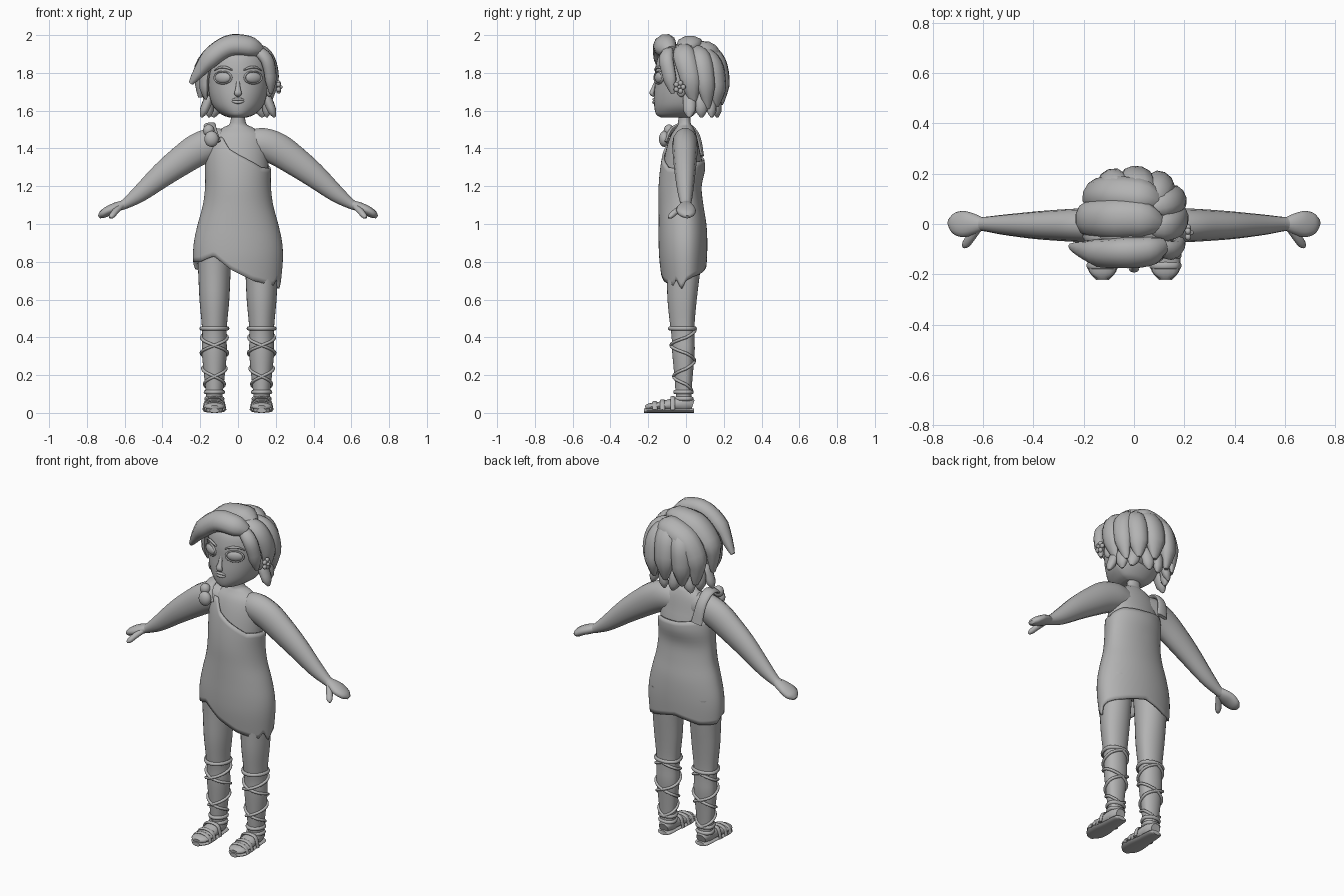
import bpy, bmesh, math
from math import sin, cos, pi, radians
from mathutils import Vector

if "Cube" in bpy.data.objects:
    bpy.data.objects.remove(bpy.data.objects["Cube"])

clay = bpy.data.materials.new("clay_grey")
clay.use_nodes = True
clay.diffuse_color = (0.45, 0.45, 0.45, 1)
clay.node_tree.nodes["Principled BSDF"].inputs["Base Color"].default_value = (0.45, 0.45, 0.45, 1)


def finish(ob, angle=50):
    ob.data.materials.append(clay)
    bpy.ops.object.select_all(action='DESELECT')
    ob.select_set(True)
    bpy.context.view_layer.objects.active = ob
    bpy.ops.object.shade_smooth_by_angle(angle=radians(angle))
    return ob


def loft(name, rings, closed=False, cap=True, angle=50):
    """Skin a list of point rings."""
    bm = bmesh.new()
    rows = [[bm.verts.new(p) for p in r] for r in rings]
    pairs = list(zip(rows, rows[1:])) + ([(rows[-1], rows[0])] if closed else [])
    for a, b in pairs:
        for i in range(len(a)):
            j = (i + 1) % len(a)
            bm.faces.new((a[i], a[j], b[j], b[i]))
    if cap and not closed:
        bm.faces.new(rows[0][::-1])
        bm.faces.new(rows[-1])
    bmesh.ops.recalc_face_normals(bm, faces=bm.faces)
    me = bpy.data.meshes.new(name)
    bm.to_mesh(me)
    bm.free()
    ob = bpy.data.objects.new(name, me)
    bpy.context.collection.objects.link(ob)
    return finish(ob, angle)


def spline(rows, steps):
    """Smooth curve through rows of any dimension."""
    out = []
    for i in range(len(rows) - 1):
        a, b = rows[max(i - 1, 0)], rows[i]
        c, d = rows[i + 1], rows[min(i + 2, len(rows) - 1)]
        for k in range(steps):
            t = k / steps
            out.append([q + t / 2 * (r - p + t * (2 * p - 5 * q + 4 * r - s + t * (3 * (q - r) + s - p)))
                        for p, q, r, s in zip(a, b, c, d)])
    return out + [list(rows[-1])]


def interp(table, t):
    """Piecewise linear lookup of a row by its first entry."""
    t = min(max(t, table[0][0]), table[-1][0])
    for a, b in zip(table, table[1:]):
        if t <= b[0]:
            f = (t - a[0]) / (b[0] - a[0])
            return [p + f * (q - p) for p, q in zip(a[1:], b[1:])]


def tube(name, rows, steps=5, centre=None, closed=False, sides=14):
    """Sweep an ellipse along rows of x, y, z, half width, half depth."""
    rows = spline(rows, steps) if steps > 1 else rows
    pts = [Vector(r[:3]) for r in rows]
    n, rings = len(pts), []
    for i, (p, r) in enumerate(zip(pts, rows)):
        if closed:
            t = pts[(i + 1) % n] - pts[i - 1]
        else:
            t = pts[min(i + 1, n - 1)] - pts[max(i - 1, 0)]
        t.normalize()
        up = p - Vector(centre) if centre else Vector((0, 0, 1))
        side = t.cross(up).normalized()
        up = side.cross(t)
        rings.append([p + side * (r[3] * cos(a)) + up * (r[4] * sin(a))
                      for a in (2 * pi * k / sides for k in range(sides))])
    return loft(name, rings, closed)


def oval(rx, yf, yb, a):
    return rx * cos(a), (yb if sin(a) > 0 else -yf) * sin(a)


def column(name, rows, x=0, steps=4, sides=32):
    """Upright form from rows of z, half width, front y, back y."""
    rings = []
    for z, rx, yf, yb in spline(rows, steps):
        ring = [oval(rx, yf, yb, 2 * pi * k / sides) for k in range(sides)]
        rings.append([(x + px, py, z) for px, py in ring])
    return loft(name, rings)


def ball(name, loc, size, rot=(0, 0, 0)):
    bpy.ops.mesh.primitive_uv_sphere_add(segments=20, ring_count=12, location=loc, rotation=rot)
    ob = bpy.context.object
    ob.name, ob.scale = name, size
    return finish(ob)


# Dress: shaped wall between a ragged hem and a slanted neckline
figure = [(.65, .222, -.12, .10), (.8, .237, -.14, .11), (.9, .234, -.145, .113),
          (1.0, .213, -.145, .108), (1.1, .186, -.145, .092), (1.2, .174, -.145, .083),
          (1.3, .174, -.136, .102), (1.4, .168, -.117, .083), (1.48, .148, -.085, .06)]
hem = [(0, .70), (20, .72), (50, .74), (90, .78), (130, .75), (165, .76), (180, .80), (212, .80),
       (238, .83), (262, .755), (290, .70), (325, .67), (335, .71), (348, .655), (360, .70)]
neckline = [(0, 1.29), (40, 1.33), (90, 1.34), (140, 1.37), (180, 1.36), (215, 1.46),
            (238, 1.46), (255, 1.395), (275, 1.36), (315, 1.30), (360, 1.29)]
curve = spline(figure, 4)
rings = []
for row in range(25):
    ring = []
    for k in range(96):
        deg = k * 360 / 96
        low, high = interp(hem, deg)[0], interp(neckline, deg)[0]
        z = low + (high - low) * row / 24
        ring.append((*oval(*interp(curve, z), radians(deg)), z))
    rings.append(ring)
dress = loft("dress", rings, cap=False)
cloth = dress.modifiers.new("cloth", 'SOLIDIFY')
cloth.thickness, cloth.offset = 0.012, -1

# Shoulder strap and knot
tube("shoulder_strap", [(-.12, -.11, 1.43, .03, .01), (-.145, -.075, 1.50, .032, .012),
                        (-.15, 0, 1.525, .032, .012), (-.145, .06, 1.47, .03, .012),
                        (-.13, .085, 1.36, .035, .01)], centre=(-.13, 0, 1.38))
ball("dress_knot", (-.14, -.115, 1.45), (.038, .028, .042))
ball("knot_fold", (-.155, -.09, 1.495), (.03, .028, .032))

# Torso and neck
column("torso", [(z, rx - .013, yf + .013, yb - .013) for z, rx, yf, yb in figure[2:8]] +
       [(1.47, .135, -.08, .055), (1.51, .08, -.052, .04), (1.535, .042, -.042, .025), (1.62, .036, -.04, .02)])

# Limbs and footwear, one set per side
calf = [(.05, .04, -.05, .03), (.12, .046, -.056, .03), (.2, .055, -.062, .036), (.32, .066, -.073, .046),
        (.4, .064, -.076, .045), (.48, .068, -.086, .046), (.6, .079, -.098, .057),
        (.75, .086, -.102, .075), (.9, .095, -.11, .09)]
for s, tag in ((1, "left"), (-1, "right")):
    x0 = .125 * s

    def sided(rows):
        return [(s * r[0], *r[1:]) for r in rows]

    tube(tag + "_arm", sided([(.06, -.005, 1.42, .06, .075), (.13, -.005, 1.425, .068, .085), (.21, -.005, 1.395, .067, .088),
                              (.3, -.005, 1.335, .062, .08), (.4, -.005, 1.26, .054, .067),
                              (.52, -.003, 1.16, .04, .046), (.6, 0, 1.105, .028, .027), (.63, 0, 1.095, .03, .025)]))
    tube(tag + "_hand", sided([(.6, 0, 1.105, .025, .022), (.64, 0, 1.09, .043, .027), (.68, 0, 1.073, .052, .026),
                               (.715, .005, 1.052, .042, .022), (.735, .008, 1.038, .015, .01)]))
    tube(tag + "_thumb", sided([(.625, -.02, 1.09, .018, .016), (.65, -.055, 1.065, .018, .016),
                                (.668, -.08, 1.043, .016, .014), (.678, -.092, 1.033, .006, .006)]))
    column(tag + "_leg", calf, x0)
    tube(tag + "_foot", [(x0, .036, .04, .03, .028), (x0, 0, .05, .043, .045), (x0, -.06, .045, .048, .036),
                         (x0, -.13, .037, .055, .025), (x0, -.19, .032, .051, .02), (x0, -.215, .028, .025, .012)])
    tube(tag + "_sole", [(x0, y, .012, w, .012) for y, w in
                         ((.043, .028), (.025, .043), (-.06, .05), (-.13, .06), (-.185, .056), (-.222, .025))])
    for i, (y, top) in enumerate(((-.07, .083), (-.125, .066), (-.165, .058))):
        tube(f"{tag}_foot_strap_{i}", [(x0 + dx, y, z, .013, .006) for dx, z in
                                       ((-.058, .015), (-.042, top - .012), (0, top), (.042, top - .012), (.058, .015))],
             centre=(x0, y, 0))

    def around(a, z, grow=.003):
        px, py = oval(*interp(calf, z), a)
        return x0 + px * (1 + grow * 20), py * (1 + grow * 20), z

    # Criss-cross laces and the bands holding them
    for turn in (1, -1):
        tube(f"{tag}_lace_{'a' if turn > 0 else 'b'}",
             [(*around(pi / 2 + turn * 4 * pi * k / 64, .44 - .33 * k / 64), .009, .008) for k in range(65)],
             steps=1, sides=8)
    for label, z in (("cuff", .447), ("ankle_band", .11), ("heel_band", .075)):
        tube(f"{tag}_{label}", [(*around(2 * pi * k / 32, z), .009, .011) for k in range(32)],
             steps=1, closed=True, sides=8)

    # Eye, lids, brow and ear
    turn = radians(25 * s)
    ball(tag + "_eye", (.08 * s, -.14, 1.775), (.047, .02, .03), (0, 0, turn))
    bpy.ops.mesh.primitive_torus_add(location=(.08 * s, -.146, 1.775), rotation=(pi / 2, 0, turn),
                                     major_radius=.049, minor_radius=.006, major_segments=28, minor_segments=8)
    bpy.context.object.name, bpy.context.object.scale = tag + "_eyelids", (1, .66, 1)
    finish(bpy.context.object)
    tube(tag + "_eyebrow", sided([(.03, -.164, 1.815, .005, .004), (.065, -.155, 1.829, .007, .007),
                                  (.1, -.135, 1.828, .006, .006), (.125, -.115, 1.812, .003, .003)]), sides=8)
    ball(tag + "_ear", (.165 * s, -.025, 1.715), (.018, .026, .042))

# Head and face
column("head", [(1.565, .05, -.135, .02), (1.58, .088, -.158, .045), (1.62, .13, -.168, .075),
                (1.68, .153, -.17, .105), (1.75, .164, -.165, .13), (1.82, .165, -.163, .14),
                (1.89, .15, -.145, .13), (1.94, .1, -.095, .09), (1.955, .03, -.03, .03)])
tube("nose", [(0, -.158, 1.76, .008, .006), (0, -.172, 1.72, .013, .01),
              (0, -.18, 1.692, .02, .013), (0, -.166, 1.678, .012, .006)], centre=(0, .2, 1.72))
for name, z, thick in (("upper_lip", 1.66, .007), ("lower_lip", 1.646, .008)):
    tube(name, [(-.038, -.158, 1.655, .003, .003), (-.015, -.169, z, thick, thick),
                (.015, -.169, z, thick, thick), (.038, -.158, 1.655, .003, .003)], sides=8)

# Hair: a cap under chunky swept locks
ball("hair_cap", (0, .035, 1.795), (.168, .165, .165))
swell = [(0, .5), (.2, .95), (.45, 1), (.75, .9), (1, .22)]


def lock(name, pts, w, d=.045):
    last = len(pts) * 4 - 4
    rows = [(*p, w * interp(swell, i / last)[0], d * interp(swell, i / last)[0])
            for i, p in enumerate(spline(pts, 4))]
    tube(name, rows, steps=1, centre=(0, .03, 1.75), sides=10)


lock("fringe_lock", [(.12, -.085, 1.915), (.05, -.11, 1.943), (-.05, -.115, 1.943), (-.15, -.115, 1.875), (-.25, -.09, 1.745)], .065, .055)
lock("crown_middle_lock", [(.1, 0, 1.93), (.02, .02, 1.95), (-.1, .02, 1.925), (-.19, .02, 1.82), (-.2, .025, 1.67)], .075, .05)
lock("crown_rear_lock", [(.1, .09, 1.9), (.02, .12, 1.92), (-.1, .13, 1.87), (-.16, .125, 1.76), (-.155, .13, 1.62)], .07)
lock("right_temple_lock", [(-.1, -.07, 1.9), (-.165, -.06, 1.83), (-.18, -.05, 1.74), (-.17, -.04, 1.66)], .04, .025)
lock("back_middle_lock", [(.04, .07, 1.925), (.02, .155, 1.88), (.01, .19, 1.77), (.01, .185, 1.63)], .068)
lock("back_right_lock", [(-.04, .1, 1.91), (-.08, .16, 1.85), (-.095, .175, 1.74), (-.09, .165, 1.61)], .06)
lock("back_left_lock", [(.07, .08, 1.92), (.105, .14, 1.85), (.11, .165, 1.74), (.1, .16, 1.62)], .06)
lock("left_front_lock", [(.09, -.09, 1.93), (.15, -.105, 1.875), (.172, -.09, 1.79), (.175, -.07, 1.69)], .042, .032)
lock("left_middle_lock", [(.07, -.02, 1.94), (.15, -.01, 1.89), (.185, .02, 1.78), (.165, .04, 1.64)], .058, .035)
lock("left_rear_lock", [(.07, .06, 1.93), (.145, .085, 1.87), (.172, .105, 1.76), (.15, .115, 1.61)], .055, .038)

# Short curls at the nape
for i in range(8):
    a = radians(-5 + i * 190 / 7)
    lean = .015 * (-1) ** i
    lock(f"nape_curl_{i}", [(.14 * cos(a), .03 + .12 * sin(a), 1.70), (.165 * cos(a), .03 + .135 * sin(a), 1.64),
                            (.18 * cos(a) + lean, .03 + .14 * sin(a), 1.565)], .036, .026)

# Small flower by the left ear
for i in range(5):
    a = 2 * pi * i / 5
    ball(f"flower_petal_{i}", (.215, -.035 + .02 * cos(a), 1.725 + .022 * sin(a)), (.012, .014, .014))
ball("flower_centre", (.225, -.035, 1.725), (.012, .01, .01))
